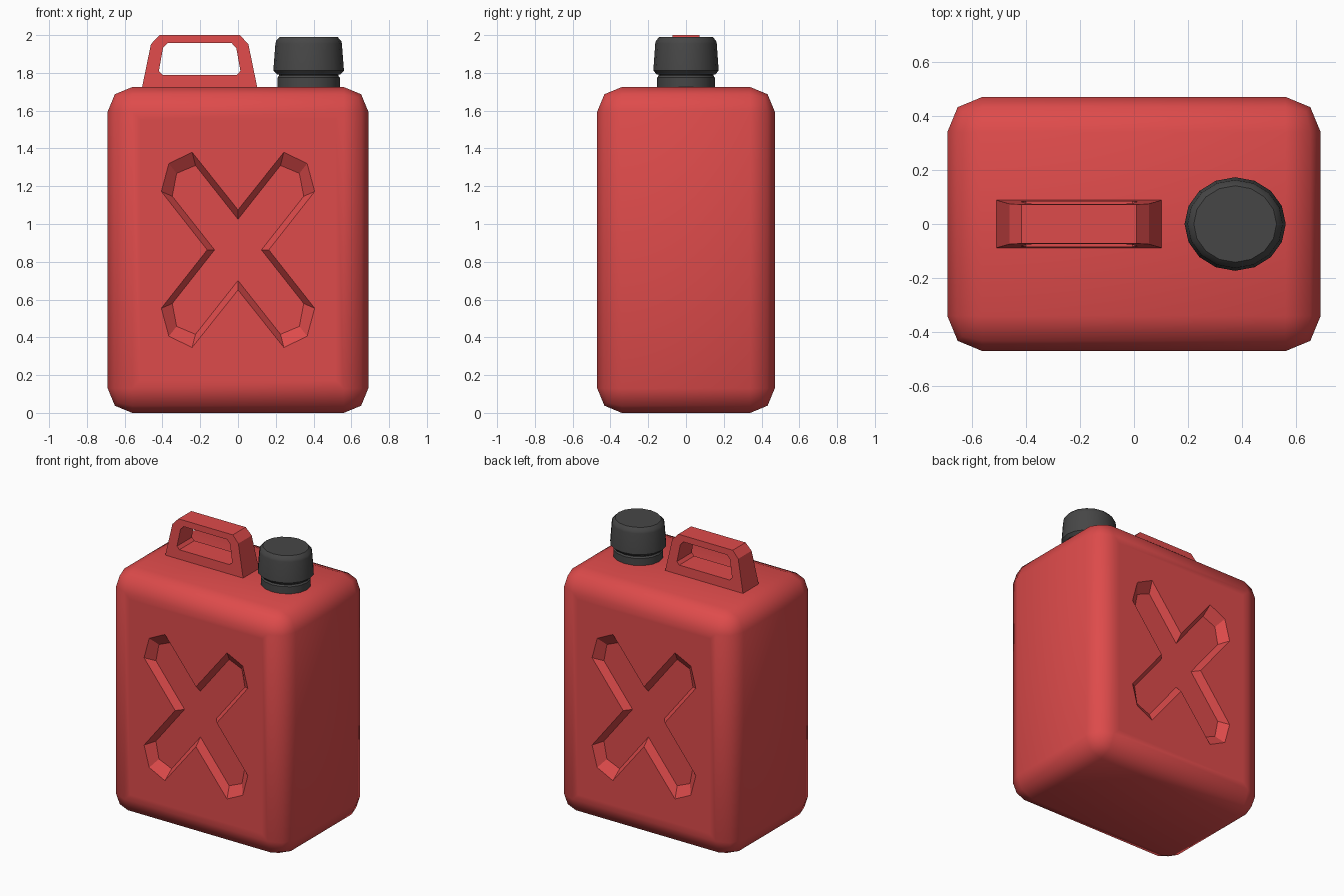
import bpy, bmesh, math

if "Cube" in bpy.data.objects:
    bpy.data.objects.remove(bpy.data.objects["Cube"])

def material(name, color):
    m = bpy.data.materials.new(name)
    m.diffuse_color = (*color, 1)
    m.use_nodes = True
    m.node_tree.nodes["Principled BSDF"].inputs["Base Color"].default_value = m.diffuse_color
    return m

RED = material("red plastic", (0.73, 0.07, 0.07))
DARK = material("dark grey plastic", (0.062, 0.062, 0.062))

def finish(bm, name, mat):
    bmesh.ops.recalc_face_normals(bm, faces=bm.faces)
    me = bpy.data.meshes.new(name)
    bm.to_mesh(me)
    bm.free()
    ob = bpy.data.objects.new(name, me)
    bpy.context.collection.objects.link(ob)
    me.materials.append(mat)
    return ob

def activate(ob):
    bpy.ops.object.select_all(action='DESELECT')
    ob.select_set(True)
    bpy.context.view_layer.objects.active = ob

def bridge(bm, a, b):
    n = len(a)
    for i in range(n):
        j = (i + 1) % n
        bm.faces.new((a[i], a[j], b[j], b[i]))

# Body: rounded box
W, D, H = 0.69, 0.47, 1.725
bm = bmesh.new()
bmesh.ops.create_cube(bm, size=1)
for v in bm.verts:
    v.co = (v.co.x * 2 * W, v.co.y * 2 * D, (v.co.z + 0.5) * H)
bmesh.ops.bevel(bm, geom=bm.edges[:], offset=0.13, segments=2, profile=0.5, affect='EDGES')
bm.normal_update()
panels = [f for f in bm.faces if abs(f.normal.y) > 0.99]
bmesh.ops.inset_individual(bm, faces=panels, thickness=0.06)
for f in bm.faces:
    f.smooth = True
body = finish(bm, "can_body", RED)

# Cross-shaped recesses, front and back: one quadrant mirrored around the centre
CZ = 0.863
def cross(q):
    arm, side = q[:-1], q[-1]          # q: top notch, three arm end points, side notch
    pts = list(q)
    pts += [(x, -z) for x, z in reversed(arm)]
    pts += [(-x, -z) for x, z in q[1:]]
    pts += [(-x, z) for x, z in reversed(q[1:-1])]
    return pts

outer = cross([(0, 0.212), (0.243, 0.517), (0.366, 0.457), (0.406, 0.309), (0.163, 0)])
inner = cross([(0, 0.162), (0.225, 0.447), (0.325, 0.405), (0.348, 0.284), (0.124, 0)])
bm = bmesh.new()
for s in (-1, 1):
    rings = [[bm.verts.new((x, s * y, z + CZ)) for x, z in prof]
             for prof, y in ((outer, D + 0.05), (outer, D), (inner, D - 0.05))]
    bridge(bm, rings[0], rings[1])
    bridge(bm, rings[1], rings[2])
    bm.faces.new(rings[0])
    bm.faces.new(rings[2])
cutter = finish(bm, "cross_cutter", RED)
cutter.hide_render = True
mod = body.modifiers.new("recess", 'BOOLEAN')
mod.operation = 'DIFFERENCE'
mod.solver = 'EXACT'
mod.object = cutter
activate(body)
bpy.ops.object.modifier_apply(modifier=mod.name)
bpy.data.objects.remove(cutter)

# Handle: frame tapering towards the top, outer and hole loops of equal count
HX = -0.203
half_out = [(0.305, 1.715), (0.3045, 1.725), (0.258, 1.952), (0.213, 2.0)]
half_in = [(0.197, 1.79), (0.216, 1.81), (0.194, 1.932), (0.17, 1.957)]
def loop(bm, half, s):
    pts = half + [(-x, z) for x, z in reversed(half)]
    return [bm.verts.new((HX + x, s * (0.088 - 0.016 * (z - 1.725) / 0.275), z)) for x, z in pts]
bm = bmesh.new()
fo, fi = loop(bm, half_out, -1), loop(bm, half_in, -1)
bo, bi = loop(bm, half_out, 1), loop(bm, half_in, 1)
bridge(bm, fo, fi)
bridge(bm, bo, bi)
bridge(bm, fo, bo)
bridge(bm, fi, bi)
finish(bm, "handle", RED)

# Neck and screw cap: slightly oval lathed profiles
def lathe(name, profile, n=16):
    bm = bmesh.new()
    rings = [[bm.verts.new((0.374 + r * math.cos(i * math.tau / n),
                            0.925 * r * math.sin(i * math.tau / n), z)) for i in range(n)]
             for r, z in profile]
    for a, b in zip(rings, rings[1:]):
        bridge(bm, a, b)
    bm.faces.new(rings[0])
    bm.faces.new(rings[-1])
    ob = finish(bm, name, DARK)
    activate(ob)
    bpy.ops.object.shade_smooth_by_angle(angle=math.radians(30))

lathe("neck", [(0.165, 1.71), (0.165, 1.775), (0.157, 1.785), (0.157, 1.81)])
lathe("screw_cap", [(0.168, 1.792), (0.187, 1.812), (0.176, 1.955), (0.172, 1.97), (0.153, 1.99)])
